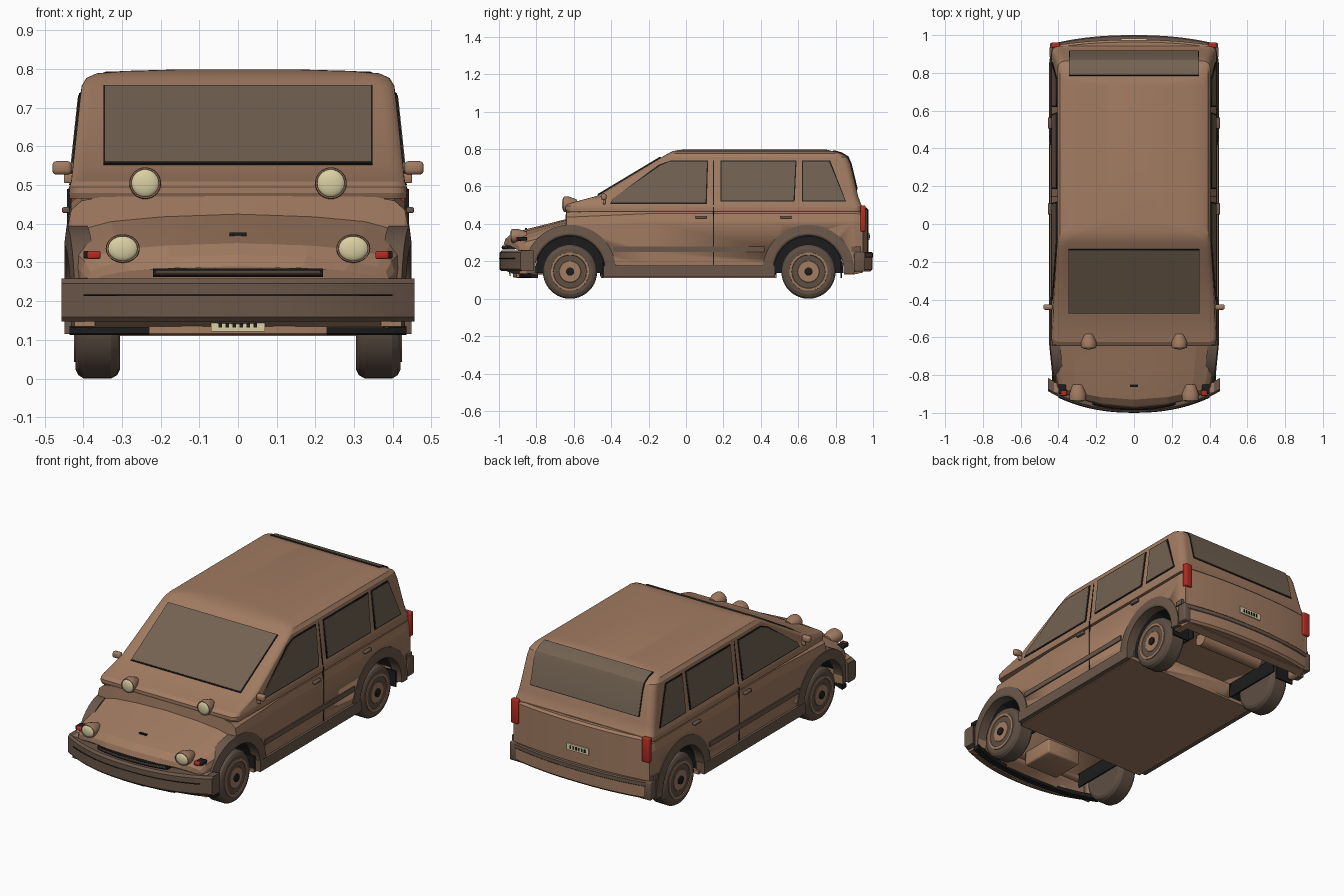
import bpy, bmesh, math
from mathutils import Vector, Matrix

cube = bpy.data.objects.get("Cube")
if cube:
    bpy.data.objects.remove(cube, do_unlink=True)


def material(name, rgb):
    m = bpy.data.materials.new(name)
    m.use_nodes = True
    m.diffuse_color = (*rgb, 1)
    m.node_tree.nodes["Principled BSDF"].inputs["Base Color"].default_value = (*rgb, 1)
    return m


BODY = material("body_brown", (.36, .2, .122))
TRIM = material("dark_brown_trim", (.145, .094, .066))
GLASS = material("window_glass", (.17, .122, .084))
TYRE = material("tyre_brown", (.11, .077, .056))
BLACK = material("black", (.012, .012, .012))
CREAM = material("lamp_cream", (.7, .63, .37))
RED = material("lamp_red", (.45, .025, .015))


def finish(name, bm, mat, mirror=False, angle=25):
    """Turn a bmesh into an object, smooth except at sharp edges."""
    bmesh.ops.recalc_face_normals(bm, faces=bm.faces)
    for f in bm.faces:
        f.smooth = True
    for e in bm.edges:
        e.smooth = len(e.link_faces) == 2 and e.calc_face_angle(0) < math.radians(angle)
    me = bpy.data.meshes.new(name)
    bm.to_mesh(me)
    bm.free()
    me.materials.append(mat)
    ob = bpy.data.objects.new(name, me)
    bpy.context.scene.collection.objects.link(ob)
    if mirror:
        ob.modifiers.new("mirror", 'MIRROR').use_mirror_merge = False
    return ob


def loft(name, rings, mat, mirror=False, angle=25):
    """Skin a list of equal closed rings and cap both ends."""
    bm = bmesh.new()
    vs = [[bm.verts.new(p) for p in ring] for ring in rings]
    n = len(vs[0])
    for a, b in zip(vs, vs[1:]):
        for i in range(n):
            j = (i + 1) % n
            bm.faces.new((a[i], a[j], b[j], b[i]))
    bm.faces.new(vs[0])
    bm.faces.new(vs[-1])
    return finish(name, bm, mat, mirror, angle)


def box(name, lo, hi, mat, mirror=False, bevel=0):
    bm = bmesh.new()
    lo, hi = Vector(lo), Vector(hi)
    m = Matrix.Translation((lo + hi) / 2) @ Matrix.Diagonal((*(hi - lo), 1))
    bmesh.ops.create_cube(bm, size=1, matrix=m)
    if bevel:
        bmesh.ops.bevel(bm, geom=bm.edges[:], offset=bevel, segments=2, affect='EDGES', profile=.5)
    return finish(name, bm, mat, mirror, 50 if bevel else 25)


def lamp(name, x, y, z, rx, rz, back):
    """Flat lens in a ring, with a housing tapering backwards."""
    turn = [math.pi * i / 16 for i in range(32)]
    rings = [[(x + k * rx * math.cos(a), y + d, z + k * rz * math.sin(a)) for a in turn]
             for d, k in ((.004, .82), (-.004, .88), (-.004, .96), (.004, 1), (back * .4, 1), (back, .6))]
    loft(name + "_housing", rings, BODY, True)
    bm = bmesh.new()
    m = Matrix.Translation((x, y, z)) @ Matrix.Diagonal((rx * .87, .012, rz * .87, 1))
    bmesh.ops.create_uvsphere(bm, u_segments=24, v_segments=14, radius=1, matrix=m)
    finish(name + "_lens", bm, CREAM, True)


def lathe(name, profile, cy, cz, mat, mirror=True, n=40):
    """Revolve (x, radius) points about a crosswise axle."""
    turn = [2 * math.pi * i / n for i in range(n)]
    rings = [[(x, cy + r * math.cos(a), cz + r * math.sin(a)) for a in turn] for x, r in profile]
    return loft(name, rings, mat, mirror)


def plate(name, rows, mat, thick, mirror=False):
    """Thin sheet through rows of points."""
    bm = bmesh.new()
    vs = [[bm.verts.new(p) for p in row] for row in rows]
    if len(vs) == 1:
        bm.faces.new(vs[0])
    for a, b in zip(vs, vs[1:]):
        bm.faces.new((a[0], a[1], b[1], b[0]))
    ob = finish(name, bm, mat, mirror)
    s = ob.modifiers.new("thickness", 'SOLIDIFY')
    s.thickness, s.offset = thick, 0
    return ob


def arc_bar(name, hw, yc, ye, z0, z1, depth, mat, lip=.012):
    """Crosswise bar whose outer face bows from ye at the ends to yc."""
    s = 1 if yc > 0 else -1
    rings = []
    for i in range(25):
        x = hw * (i / 12 - 1)
        y = yc + (ye - yc) * abs(x / hw) ** 2.3
        sec = [(0, z0 + lip), (0, z1 - lip), (lip, z1), (depth, z1), (depth, z0), (lip, z0)]
        rings.append([(x, y - s * d, z) for d, z in sec])
    return loft(name, rings, mat)


# Lower body: lengthwise loft of (y, half width, bottom, top, crown)
stations = [(-.975, .37, .17, .29, .02), (-.965, .39, .15, .32, .03), (-.93, .405, .135, .35, .03),
            (-.85, .42, .12, .373, .035), (-.74, .432, .12, .4, .035), (-.645, .438, .12, .425, .035),
            (-.64, .44, .12, .485, .02), (-.2, .44, .12, .495, .01), (.5, .44, .12, .495, .01),
            (.9, .44, .13, .495, .01), (.945, .43, .14, .49, .01)]
shape = [(0, 1, 0), (.45, 1, .2), (.75, 1, .55), (.92, .985, 1), (.98, .92, 1),
         (1, .8, 1), (1, .35, 0), (.99, .15, 0), (.95, 0, 0), (.5, 0, 0)]
rings = []
for y, w, zb, zt, crown in stations:
    bow = .08 * max(0, (-.64 - y) / .335)
    half = [(f * w, y + bow * f * f, zb + t * (zt - zb) - c * crown) for f, t, c in shape]
    rings.append(half + [(0, y, zb)] + [(-x, yy, z) for x, yy, z in half[:0:-1]])
body = loft("lower_body", rings, BODY, angle=7)
body.data.materials.append(BLACK)

# Wheel wells and open underside bays
AXLES = {"front": -.62, "rear": .655}
cutters = []
for end, y in AXLES.items():
    c = lathe(end + "_well_cutter", [(.27, .19), (.6, .19)], y, .15, BODY)
    c.data.materials.append(BLACK)
    for p in c.data.polygons:
        p.material_index = 1
    y0, y1 = (-.86, -.46) if y < 0 else (.485, .9)
    cutters += [c, box(end + "_bay_cutter", (-.38, y0, 0), (.38, y1, .21), BODY)]
for c in cutters:
    c.hide_render = True
    b = body.modifiers.new("cut", 'BOOLEAN')
    b.operation, b.object, b.solver = 'DIFFERENCE', c, 'EXACT'
bpy.context.view_layer.update()
cut = bpy.data.meshes.new_from_object(body.evaluated_get(bpy.context.evaluated_depsgraph_get()))
body.modifiers.clear()
body.data = cut
for c in cutters:
    bpy.data.objects.remove(c, do_unlink=True)

# Cabin: stacked rounded rings of (z, front y, rear y, half width)
levels = [(.465, -.638, .94, .436), (.48, -.645, .942, .437), (.495, -.645, .942, .436),
          (.51, -.625, .934, .4315), (.55, -.475, .92, .427), (.72, -.192, .88, .409),
          (.757, -.13, .863, .404), (.777, -.095, .83, .392), (.789, -.07, .785, .365),
          (.795, -.04, .76, .3), (.799, 0, .74, .16)]


def cabin_at(z):
    for a, b in zip(levels, levels[1:]):
        if z <= b[0]:
            t = (z - a[0]) / (b[0] - a[0])
            return [p + t * (q - p) for p, q in zip(a[1:], b[1:])]


rings = []
for z, yf, yr, w in levels:
    r, ring = .04, []
    for k, (sx, cy) in enumerate([(1, yr - r), (-1, yr - r), (-1, yf + r), (1, yf + r)]):
        for i in range(7):
            a = (k + i / 6) * math.pi / 2
            ring.append((sx * (w - r) + r * math.cos(a), cy + r * math.sin(a), z))
    rings.append(ring)
loft("cabin", rings, BODY, angle=20)

# Windscreen and rear window, each over a thin black seal
for name, side, hw, zs in (("windscreen", 0, .345, [.555, .754]),
                           ("rear_window", 1, .342, [.585, .72, .757, .777, .788])):
    for part, grow, out, mat in ((name, 0, .002, GLASS), (name + "_seal", .003, 0, BLACK)):
        zz = [zs[0] - grow] + zs[1:-1] + [zs[-1] + grow * .4]
        s = 1 if side else -1
        plate(part, [[(x, cabin_at(z)[side] + s * out, z + out) for x in (-hw - grow, hw + grow)]
                     for z in zz], mat, .008)

# Side windows
windows = {"front_door_window": [(-.4, .513), (-.385, .54), (-.14, .71), (-.09, .732), (.112, .732), (.105, .513)],
           "rear_door_window": [(.19, .525), (.19, .732), (.585, .732), (.575, .525)],
           "quarter_window": [(.625, .525), (.625, .732), (.765, .732), (.85, .525)]}
for name, pts in windows.items():
    cy, cz = (sum(p[i] for p in pts) / len(pts) for i in (0, 1))
    for part, grow, out, mat in ((name, 0, .002, GLASS), (name + "_seal", .006, 0, BLACK)):
        ring = [(y + math.copysign(grow, y - cy), z + math.copysign(grow, z - cz)) for y, z in pts]
        plate(part, [[(cabin_at(z)[2] + out, y, z) for y, z in ring]], mat, .008, True)

# Door seam, handles, side strips and sills
box("door_seam", (.43, .145, .18), (.4415, .149, .49), BLACK, True)
plate("pillar_seam", [[(cabin_at(z)[2], y, z) for y in (.145, .149)] for z in (.5, .74)], BLACK, .004, True)
for name, y in (("front", .05), ("rear", .505)):
    box(name + "_door_handle", (.435, y, .428), (.455, y + .06, .443), TRIM, True, .004)
for name, y0, y1 in (("door", -.39, .42), ("rear", .885, .935)):
    box(name + "_side_strip", (.42, y0, .25), (.447, y1, .278), TRIM, True)
box("sill", (.4, -.44, .115), (.449, .475, .178), TRIM, True)
box("floor_panel", (-.42, -.455, .11), (.42, .485, .13), BODY)

# Wheels, arches and inner wheel housings
for end, y in AXLES.items():
    lathe(end + "_tyre", [(.305, .09), (.305, .122), (.312, .136), (.328, .145), (.398, .145),
                          (.413, .136), (.42, .122), (.42, .1)], y, .145, TYRE)
    lathe(end + "_rim", [(.4, .104), (.424, .102), (.424, .09), (.416, .086), (.416, .062),
                         (.422, .056), (.422, .024)], y, .145, BODY)
    lathe(end + "_hub", [(.41, .022), (.43, .022), (.432, .016)], y, .145, BLACK, n=16)
    arch, housing = [], []
    for i in range(33):
        a = math.radians(-4 + 188 * i / 32)
        ring = []
        for x, r in [(.39, .188), (.445, .188), (.449, .198), (.443, .245), (.39, .245)]:
            py = y + r * math.cos(a)
            ring.append((x - .1 * max(0, -.64 - py), py, .15 + r * math.sin(a)))
        arch.append(ring)
        housing.append((.285, y + .185 * math.cos(a), .15 + .185 * math.sin(a)))
    loft(end + "_wheel_arch", arch, TRIM, True)
    plate(end + "_wheel_housing", [housing], BLACK, .008, True)
    box(end + "_mud_flap", (.31, y + .17, .11), (.42, y + .18, .2), BLACK, True)
box("front_skirt", (.37, -.89, .135), (.423, -.805, .26), BODY, True)
box("gearbox", (-.12, -.8, .13), (.1, -.6, .23), BODY, False, .01)
lathe("silencer", [(-.2, .04), (.2, .04)], .8, .18, BODY, False, 16)

# Bumpers, tailgate, valance and grille
arc_bar("front_bumper", .456, -.998, -.885, .147, .258, .07, TRIM)
arc_bar("front_bumper_groove", .4, -.9995, -.92, .213, .217, .03, BLACK, .001)
arc_bar("front_valance", .435, -.91, -.83, .112, .136, .04, BLACK, .004)
arc_bar("front_valance_centre", .23, -.925, -.905, .113, .15, .05, BODY, .004)
arc_bar("grille", .22, -.983, -.955, .262, .284, .04, BLACK, .004)
arc_bar("grille_bar", .212, -.986, -.96, .268, .279, .04, TRIM, .003)
box("bonnet_catch", (-.022, -.862, .366), (.022, -.85, .377), BLACK)
arc_bar("tailgate", .415, .975, .946, .15, .488, .05, BODY)
arc_bar("rear_bumper", .436, .997, .95, .145, .245, .06, BODY)
arc_bar("rear_bumper_strip", .439, 1, .953, .217, .25, .06, TRIM, .006)
box("rear_bumper_end", (.4, .9, .145), (.445, .958, .25), TRIM, True, .006)

# Lamps
lamp("headlamp", .298, -.93, .336, .044, .037, .08)
lamp("cowl_lamp", .24, -.652, .505, .041, .041, .07)
box("indicator_base", (.36, -.9, .31), (.4, -.85, .33), BLACK, True, .004)
box("indicator", (.355, -.91, .309), (.39, -.88, .33), RED, True, .005)
box("tail_lamp", (.392, .932, .36), (.438, .961, .498), RED, True, .006)

# Door mirrors
box("mirror_arm", (.41, -.445, .505), (.45, -.43, .53), BODY, True, .004)
box("mirror", (.43, -.455, .527), (.48, -.425, .562), BODY, True, .01)

# Number plates with plain dark bars
for name, y, z, s in (("front", -.94, .122, -1), ("rear", .977, .314, 1)):
    box(name + "_plate", (-.07, y - .004, z), (.07, y + .004, z + .038), CREAM)
    for i in range(6):
        x = -.05 + i * .018
        box(f"{name}_plate_bar_{i}", (x, y + s * .002, z + .01), (x + .009, y + s * .006, z + .028), BLACK)
